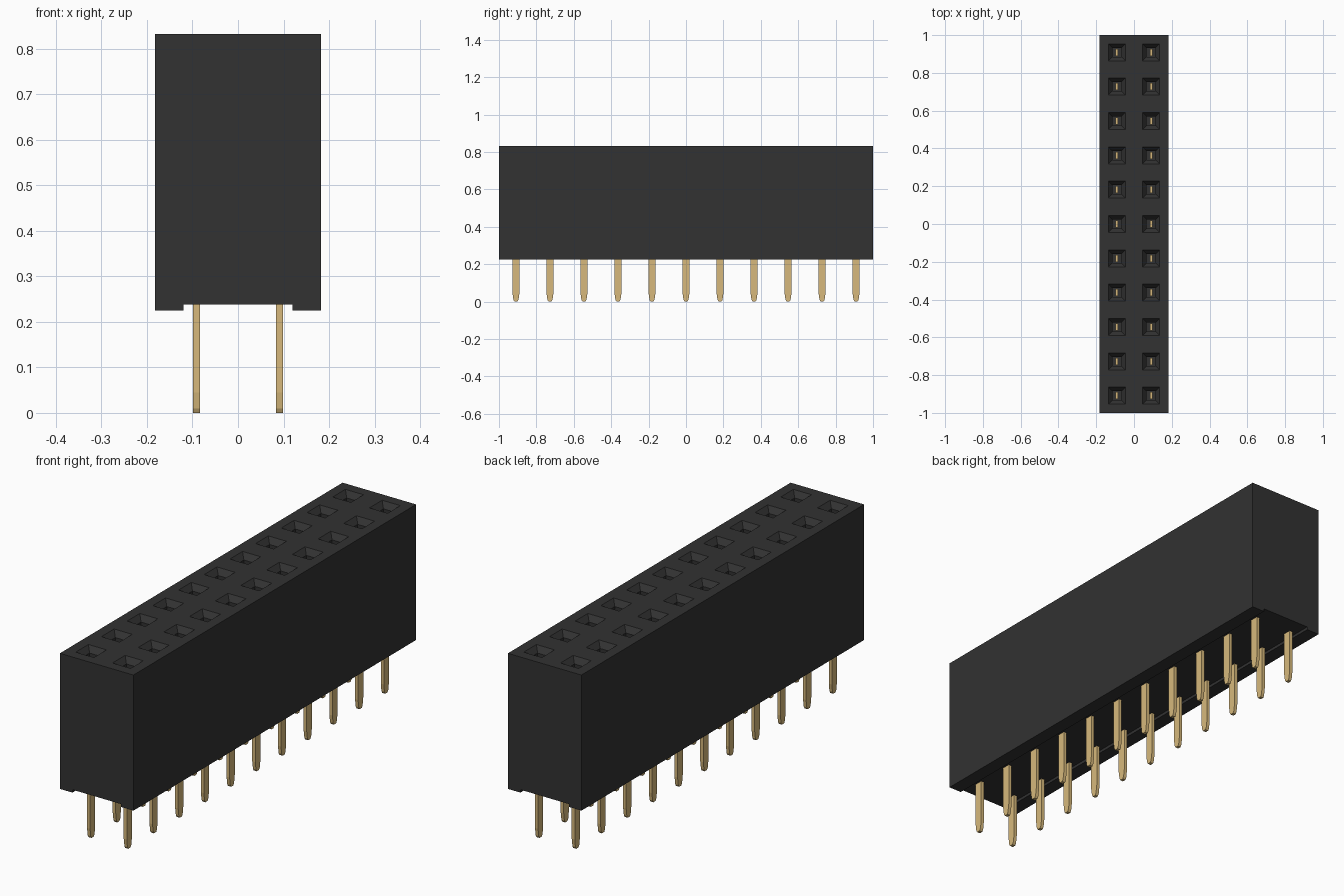
import bpy, bmesh

old = bpy.data.objects.get("Cube")
if old:
    bpy.data.objects.remove(old, do_unlink=True)

ROWS = 11
PITCH = 2 / ROWS
HALF_W, TOP, BASE = 0.182, 0.832, 0.225


def material(name, rgb):
    mat = bpy.data.materials.new(name)
    mat.use_nodes = True
    mat.diffuse_color = (*rgb, 1)
    bsdf = mat.node_tree.nodes["Principled BSDF"]
    bsdf.inputs["Base Color"].default_value = (*rgb, 1)
    bsdf.inputs["Roughness"].default_value = 0.6
    return mat


def to_mesh(bm, name, mat):
    mesh = bpy.data.meshes.new(name)
    bm.to_mesh(mesh)
    bm.free()
    mesh.materials.append(mat)
    return mesh


def add_object(name, mesh, location=(0, 0, 0)):
    obj = bpy.data.objects.new(name, mesh)
    obj.location = location
    bpy.context.scene.collection.objects.link(obj)
    return obj


def extrude_profile(bm, points, step, count):
    """Sweep a closed profile in equal steps and cap both ends."""
    rings = [[bm.verts.new(p + step * i) for p in points] for i in range(count + 1)]
    for a, b in zip(rings, rings[1:]):
        for i in range(len(a)):
            j = (i + 1) % len(a)
            bm.faces.new((a[i], a[j], b[j], b[i]))
    bm.faces.new(rings[0])
    bm.faces.new(rings[-1])
    bmesh.ops.recalc_face_normals(bm, faces=bm.faces)


from mathutils import Vector

black = material("black plastic", (0.032, 0.032, 0.032))
gold = material("pale gold", (0.68, 0.485, 0.2))

# Housing: one segment per row, with a shallow channel underneath
profile = [(-HALF_W, BASE), (-0.12, BASE), (-0.12, 0.238), (0.12, 0.238), (0.12, BASE),
           (HALF_W, BASE), (HALF_W, TOP), (0, TOP), (-HALF_W, TOP)]
bm = bmesh.new()
extrude_profile(bm, [Vector((x, -1, z)) for x, z in profile], Vector((0, PITCH, 0)), ROWS)

# Sockets: flat rim, sloped lead-in, then a straight hole
cells = [f for f in bm.faces if f.normal.z > 0.9 and f.calc_center_median().z > TOP - 0.01]
for thickness, depth in ((0.046, 0), (0.021, -0.025), (0.0002, -0.3)):
    bmesh.ops.inset_individual(bm, faces=cells, thickness=thickness, depth=depth,
                               use_even_offset=True)
add_object("housing", to_mesh(bm, "housing", black))

# Pins: flat blades with a tapered tip
half = [(0.008, 0), (0.0135, 0.01), (0.0185, 0.045), (0.0185, 0.66)]
outline = half + [(-y, z) for y, z in reversed(half)]
bm = bmesh.new()
extrude_profile(bm, [Vector((-0.0075, y, z)) for y, z in outline], Vector((0.015, 0, 0)), 1)
pin = to_mesh(bm, "pin", gold)
for side, x in (("right", -0.091), ("left", 0.091)):
    for row in range(ROWS):
        add_object(f"{side}_pin_{row + 1}", pin, (x, -1 + PITCH * (row + 0.5), 0))
